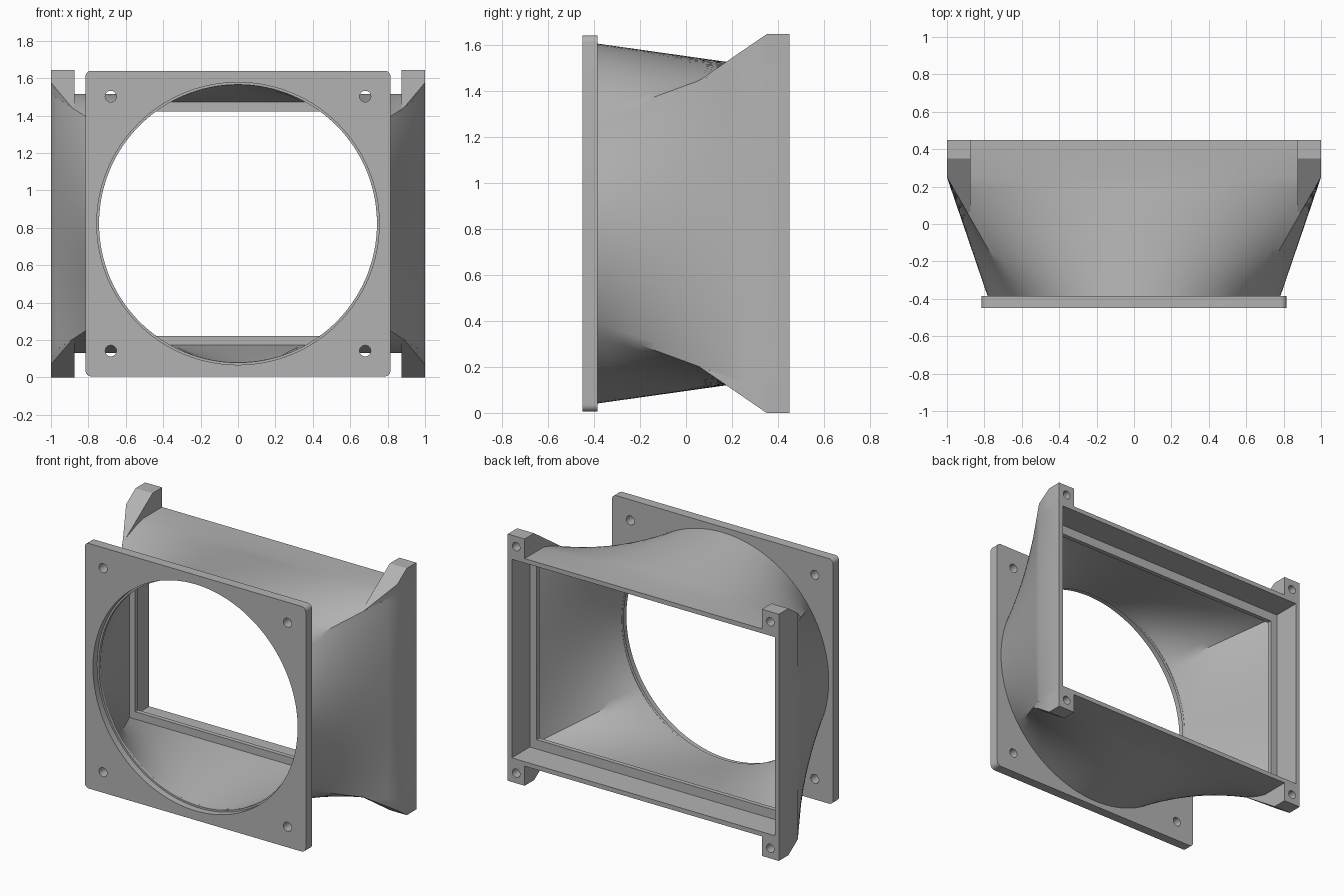
import bpy, bmesh, math
from mathutils import Matrix

if "Cube" in bpy.data.objects:
    bpy.data.objects.remove(bpy.data.objects["Cube"])

CZ = 0.8225           # height of the duct axis
SPLIT = 0.625         # angle where the rectangle corners meet the circle
N = 32                # samples per side

mat = bpy.data.materials.new("grey plastic")
mat.diffuse_color = (0.45, 0.45, 0.45, 1)
mat.use_nodes = True
mat.node_tree.nodes["Principled BSDF"].inputs["Base Color"].default_value = mat.diffuse_color


def make(name, bm):
    bmesh.ops.recalc_face_normals(bm, faces=bm.faces)
    me = bpy.data.meshes.new(name)
    bm.to_mesh(me)
    bm.free()
    me.materials.append(mat)
    ob = bpy.data.objects.new(name, me)
    bpy.context.collection.objects.link(ob)
    return ob


def select(ob):
    bpy.ops.object.select_all(action='DESELECT')
    ob.select_set(True)
    bpy.context.view_layer.objects.active = ob


def smooth(ob):
    select(ob)
    bpy.ops.object.shade_smooth_by_angle(angle=math.radians(30))


def drill(ob, x, z, r, y0, y1, seg=32):
    """Cut a round hole along y from y0 to y1."""
    bm = bmesh.new()
    m = Matrix.Translation((x, (y0 + y1) / 2, z)) @ Matrix.Rotation(math.pi / 2, 4, 'X')
    bmesh.ops.create_cone(bm, cap_ends=True, segments=seg, radius1=r, radius2=r,
                          depth=y1 - y0, matrix=m)
    cutter = make("hole_cutter", bm)
    cutter.hide_render = True
    mod = ob.modifiers.new("hole", 'BOOLEAN')
    mod.operation = 'DIFFERENCE'
    mod.solver = 'EXACT'
    mod.object = cutter
    select(ob)
    bpy.ops.object.modifier_apply(modifier=mod.name)
    bpy.data.objects.remove(cutter)


# Cross-sections, sampled alike so that they can be joined ring to ring
def circle(r, y):
    ang = [-SPLIT, SPLIT, math.pi - SPLIT, math.pi + SPLIT, 2 * math.pi - SPLIT]
    pts = []
    for a, b in zip(ang, ang[1:]):
        for i in range(N):
            t = a + (b - a) * i / N
            pts.append((r * math.cos(t), y, CZ + r * math.sin(t)))
    return pts


def rect(hx, hz, y):
    c = [(hx, -hz), (hx, hz), (-hx, hz), (-hx, -hz), (hx, -hz)]
    return [(a[0] + (b[0] - a[0]) * i / N, y, CZ + a[1] + (b[1] - a[1]) * i / N)
            for a, b in zip(c, c[1:]) for i in range(N)]


def loft(a, b, steps=10):
    return [[tuple(p + (q - p) * k / steps for p, q in zip(u, v)) for u, v in zip(a, b)]
            for k in range(steps + 1)]


# Duct: outer loft, rear frame, recess, lip and inner loft as one closed skin
rings = loft(circle(0.782, -0.388), rect(1.0, 0.692, 0.25))
rings += [rect(1.0, 0.692, 0.45), rect(0.97, 0.662, 0.45), rect(0.97, 0.662, 0.26),
          rect(0.92, 0.60, 0.26), rect(0.92, 0.60, 0.23)]
rings += loft(rect(0.96, 0.65, 0.23), circle(0.743, -0.388))
bm = bmesh.new()
vs = [[bm.verts.new(p) for p in ring] for ring in rings]
for k in range(len(vs)):
    a, b = vs[k], vs[(k + 1) % len(vs)]
    for i in range(4 * N):
        j = (i + 1) % (4 * N)
        bm.faces.new((a[i], a[j], b[j], b[i]))
smooth(make("duct", bm))

# Front plate with rounded corners, stepped opening and four screw holes
bm = bmesh.new()
bmesh.ops.create_cube(bm, size=1, matrix=Matrix.Translation((0, -0.4175, CZ))
                      @ Matrix.Diagonal((1.63, 0.065, 1.634, 1)))
edges = [e for e in bm.edges if abs(e.verts[0].co.y - e.verts[1].co.y) > 0.01]
bmesh.ops.bevel(bm, geom=edges, offset=0.03, segments=6, affect='EDGES', profile=0.5)
plate = make("front_plate", bm)
drill(plate, 0, CZ, 0.743, -0.6, -0.2, 4 * N)
drill(plate, 0, CZ, 0.755, -0.6, -0.405, 4 * N)
for sx in (-1, 1):
    for sz in (-1, 1):
        drill(plate, sx * 0.68, CZ + sz * 0.68, 0.03, -0.6, -0.2)
smooth(plate)


# Mounting tabs on the four rear corners, with sloped fronts and blind holes
TAB = [(0.875, 0.45), (1, 0.45), (1, 0.35), (1, 0.25), (0.875, 0.033), (0.875, 0.25), (0.875, 0.35)]


def tab_top(y):
    return 0.8225 - max(0, 0.35 - y) * 0.685


def tab_base(y):
    return 0.675 - max(0, 0.25 - y) * 0.37


for sx, side in ((-1, "left"), (1, "right")):
    for sz, level in ((-1, "lower"), (1, "upper")):
        bm = bmesh.new()
        top = [bm.verts.new((sx * x, y, CZ + sz * tab_top(y))) for x, y in TAB]
        low = [bm.verts.new((sx * x, y, CZ + sz * tab_base(y))) for x, y in TAB]
        for i in range(7):
            j = (i + 1) % 7
            bm.faces.new((top[i], top[j], low[j], low[i]))
        for v in (top, low):
            bm.faces.new((v[0], v[1], v[2], v[6]))
            bm.faces.new((v[2], v[3], v[5], v[6]))
            bm.faces.new((v[3], v[4], v[5]))
        tab = make(f"{level}_{side}_tab", bm)
        drill(tab, sx * 0.9375, CZ + sz * 0.755, 0.028, 0.38, 0.6)
        smooth(tab)
